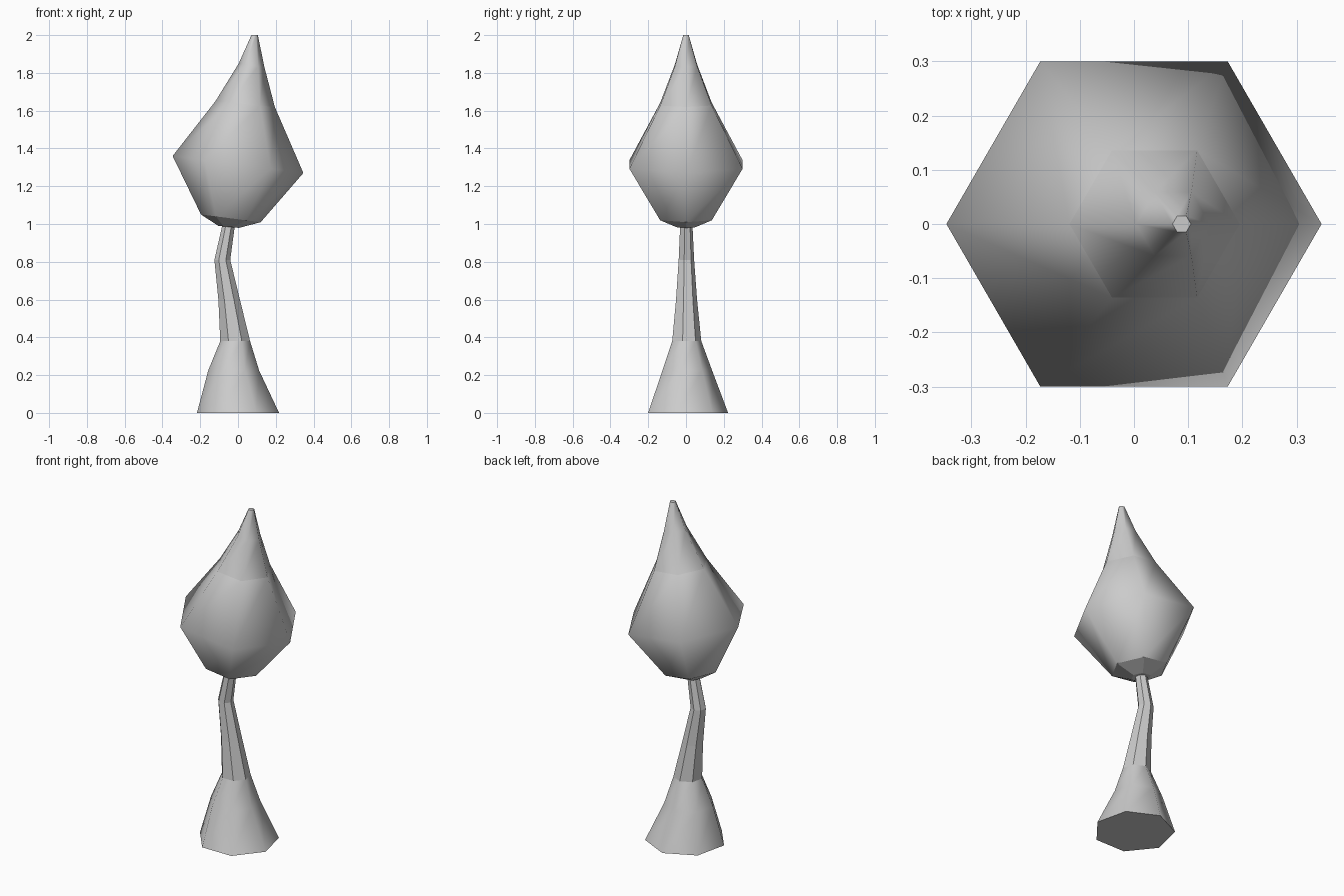
import bpy, bmesh
from math import sin, cos, pi

if "Cube" in bpy.data.objects:
    bpy.data.objects.remove(bpy.data.objects["Cube"])


def loft(name, sides, phase, rings, flat_bands=(), sharp_rings=()):
    """Skin n-sided rings given as (centre_x, z, radius, z slope along x)."""
    bm = bmesh.new()
    loops = []
    for cx, z, r, slope in rings:
        loop = []
        for i in range(sides):
            a = phase + 2 * pi * i / sides
            dx = r * cos(a)
            loop.append(bm.verts.new((cx + dx, r * sin(a), z + slope * dx)))
        loops.append(loop)
    for b in range(len(loops) - 1):
        lo, hi = loops[b], loops[b + 1]
        for i in range(sides):
            j = (i + 1) % sides
            f = bm.faces.new((lo[i], lo[j], hi[j], hi[i]))
            f.smooth = b not in flat_bands
    bm.faces.new(loops[0][::-1])
    bm.faces.new(loops[-1])
    for k in sharp_rings:
        for i in range(sides):
            e = bm.edges.get((loops[k][i], loops[k][(i + 1) % sides]))
            e.smooth = False
    mesh = bpy.data.meshes.new(name)
    bm.to_mesh(mesh)
    bm.free()
    obj = bpy.data.objects.new(name, mesh)
    bpy.context.collection.objects.link(obj)
    return obj


# Bent seven-sided trunk: smooth flared foot, faceted stem
loft("trunk", 7, pi / 2, [
    (0.0, 0.0, 0.223, 0),
    (-0.023, 0.225, 0.138, 0),
    (-0.015, 0.38, 0.081, 0),
    (-0.046, 0.594, 0.059, 0),
    (-0.083, 0.81, 0.043, 0),
    (-0.045, 1.02, 0.033, 0),
], flat_bands=(2, 3, 4), sharp_rings=(0, 2))

# Leaning six-sided crown with tilted rings
loft("foliage", 6, 0, [
    (-0.05, 0.985, 0.055, -0.1),
    (-0.038, 1.03, 0.158, -0.13),
    (0.0, 1.315, 0.346, -0.13),
    (0.038, 1.635, 0.157, -0.1),
    (0.072, 1.84, 0.068, -0.15),
    (0.088, 2.0, 0.017, 0),
], flat_bands=(0,), sharp_rings=(1, 3))
